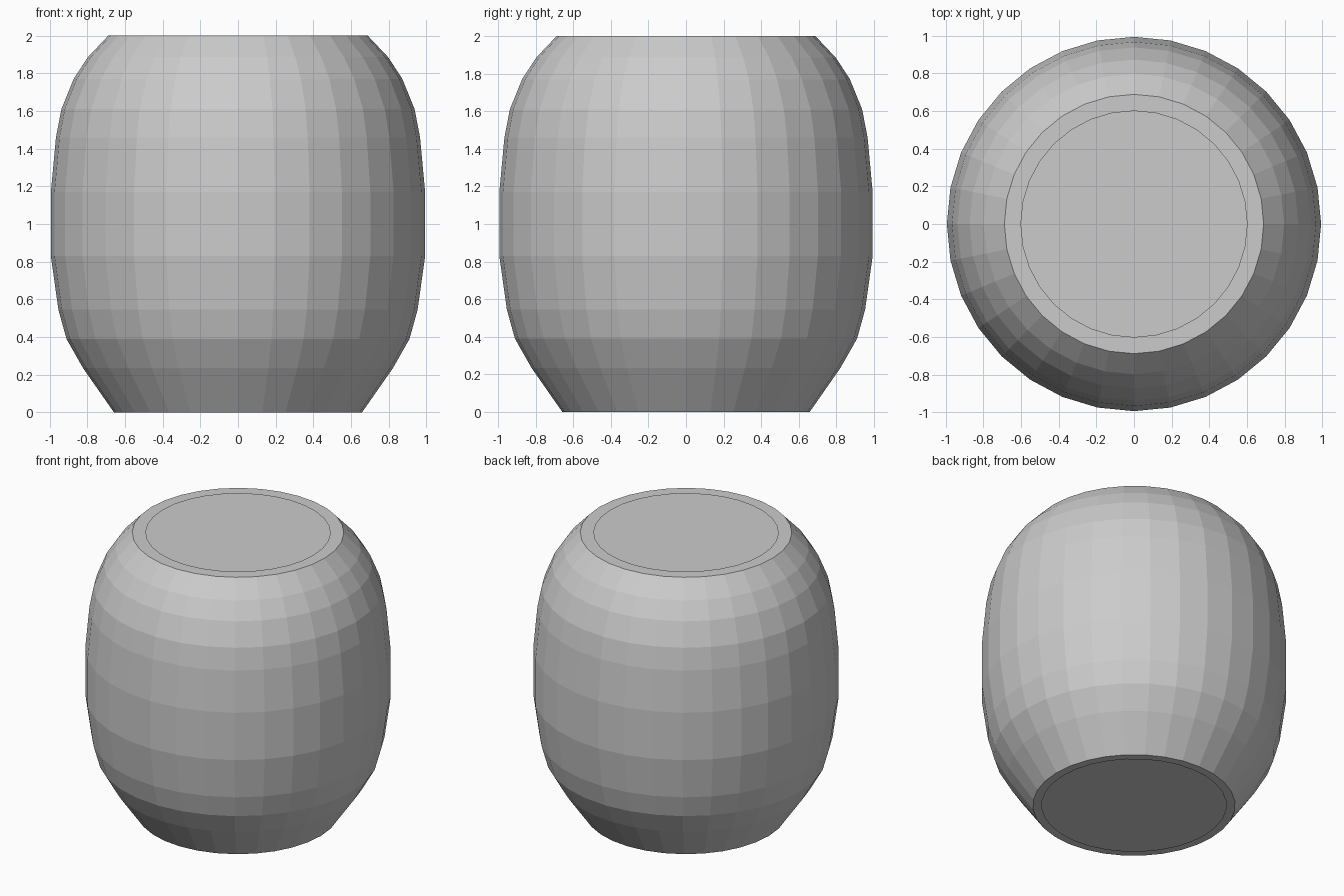
import bpy, bmesh, math

if "Cube" in bpy.data.objects:
    bpy.data.objects.remove(bpy.data.objects["Cube"])

SIDES = 32

# Barrel profile (radius, height), from bottom rim to top rim
PROFILE = [(0.60, 0.0), (0.658, 0.0), (0.822, 0.235), (0.91, 0.39), (0.953, 0.545),
           (0.993, 0.83), (0.993, 1.17), (0.966, 1.46), (0.937, 1.61),
           (0.872, 1.77), (0.797, 1.885), (0.688, 2.0), (0.60, 2.0)]


def lathe(name, profile):
    """Revolve a profile around z."""
    bm = bmesh.new()
    rings = [[bm.verts.new((r * math.cos(math.tau * i / SIDES),
                            r * math.sin(math.tau * i / SIDES), z))
              for i in range(SIDES)] for r, z in profile]
    for a, b in zip(rings, rings[1:]):
        for i in range(SIDES):
            j = (i + 1) % SIDES
            bm.faces.new((a[i], a[j], b[j], b[i]))
    mesh = bpy.data.meshes.new(name)
    bm.to_mesh(mesh)
    bm.free()
    obj = bpy.data.objects.new(name, mesh)
    bpy.context.collection.objects.link(obj)


# Faceted barrel wall with flat rims overhanging the lids
lathe("barrel_wall", PROFILE)

# Round lids recessed just behind each rim
for name, radius, z in (("bottom_lid", 0.69, 0.05), ("top_lid", 0.742, 1.94)):
    bpy.ops.mesh.primitive_circle_add(vertices=SIDES, radius=radius, fill_type='NGON',
                                      location=(0, 0, z))
    bpy.context.object.name = name
